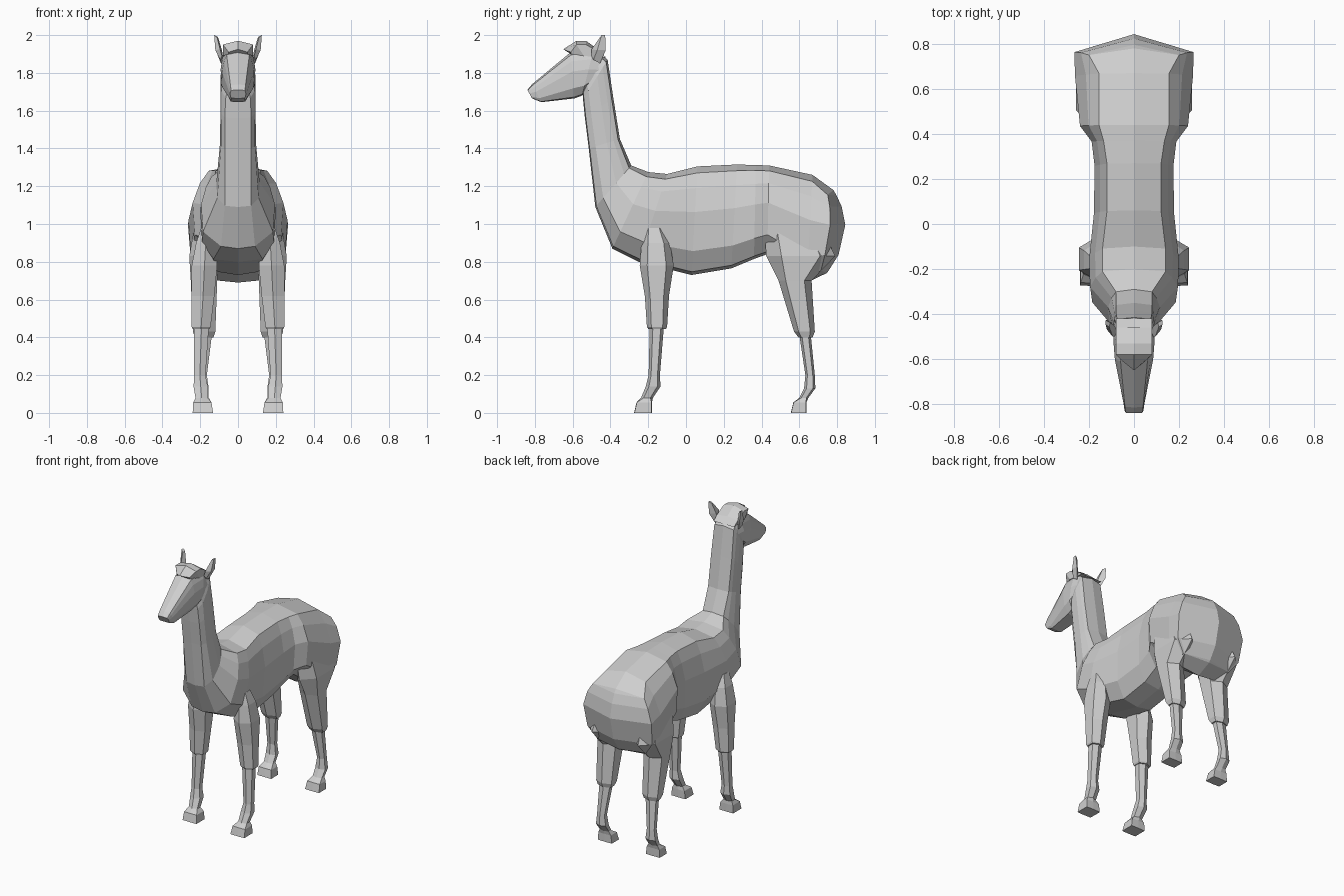
import bpy, bmesh

wool = bpy.data.materials.new("light_grey")
wool.diffuse_color = (0.62, 0.62, 0.62, 1)


def finish(name, bm):
    bmesh.ops.recalc_face_normals(bm, faces=bm.faces)
    me = bpy.data.meshes.new(name)
    bm.to_mesh(me)
    bm.free()
    me.materials.append(wool)
    ob = bpy.data.objects.new(name, me)
    bpy.context.collection.objects.link(ob)
    return ob


def loft(rings, cap_end=True):
    """Bridge equal-length point rings and close the ends."""
    bm = bmesh.new()
    vs = [[bm.verts.new(p) for p in r] for r in rings]
    n = len(vs[0])
    for a, b in zip(vs, vs[1:]):
        for i in range(n):
            bm.faces.new((a[i], a[(i + 1) % n], b[(i + 1) % n], b[i]))
    bm.faces.new(vs[0])
    if cap_end:
        bm.faces.new(vs[-1])
    return bm, vs


FRACS = (0.06, 0.2, 0.42, 0.78, 0.97)


def section(ty, tz, by, bz, wt, w, wb, bulge=0, bow=0):
    """Symmetric 12-point ring from a top point down to a bottom point."""
    widths = (wt, 0.45 * wt + 0.55 * w, w, 0.95 * w, wb)

    def at(x, f):
        y = ty + (by - ty) * f + bulge * 4 * f * (1 - f) - bow * (x / w) ** 2
        return (x, y, tz + (bz - tz) * f)
    right = [at(x, f) for x, f in zip(widths, FRACS)]
    left = [(-x, y, z) for x, y, z in reversed(right)]
    return [at(0, 0)] + right + [at(0, 1)] + left


# Neck and torso, from throat to rump
torso = [
    (-.47, 1.91, -.55, 1.73, .06, .075, .05),
    (-.415, 1.87, -.545, 1.66, .075, .093, .065),
    (-.385, 1.67, -.535, 1.56, .08, .093, .07),
    (-.35, 1.45, -.515, 1.40, .08, .095, .07),
    (-.29, 1.31, -.48, 1.09, .08, .115, .07),
    (-.20, 1.275, -.39, .87, .14, .195, .09),
    (-.10, 1.265, -.25, .80, .14, .20, .13),
    (.06, 1.305, .03, .73, .12, .178, .11),
    (.27, 1.315, .24, .765, .12, .175, .11),
    (.37, 1.312, .36, .815, .135, .188, .12),
    (.44, 1.31, .43, .84, .155, .24, .13),
    (.67, 1.26, .64, .69, .155, .262, .17),
    (.78, 1.18, .745, .74, .20, .265, .19, .08, .08),
]
bm, rings = loft([section(*s) for s in torso], cap_end=False)
# Rounded rump: bands running through a centre column
end = rings[-1]
mid = [end[0]]
for i in range(1, 6):
    p = end[i].co
    y = p.y + 0.08 * (p.x / 0.265) ** 2
    mid.append(bm.verts.new((0, y, p.z)))
mid.append(end[6])
for side in (end[:7], [end[0]] + end[:5:-1]):
    for i in range(6):
        q = []
        for v in (mid[i], mid[i + 1], side[i + 1], side[i]):
            if v not in q:
                q.append(v)
        bm.faces.new(q)
finish("neck_and_body", bm)

# Head tapering to the muzzle
head = [
    (-.42, 1.87, -.50, 1.74, .06, .085, .05),
    (-.49, 1.92, -.55, 1.68, .075, .092, .055),
    (-.61, 1.91, -.59, 1.665, .06, .085, .05),
    (-.815, 1.74, -.765, 1.645, .04, .047, .038),
    (-.84, 1.71, -.815, 1.665, .036, .042, .034),
]
finish("head", loft([section(*s) for s in head])[0])

# Woolly tuft: peaked slices from front to back (y, bottom, side top, middle top, half width)
tuft = [(-.65, 1.90, 1.91, 1.925, .05), (-.58, 1.89, 1.95, 1.97, .08),
        (-.53, 1.885, 1.95, 1.97, .08), (-.46, 1.88, 1.91, 1.92, .08)]
finish("forehead_tuft", loft([
    [(-w, y + .04, b), (-w, y + .04 * (y < -.6), s), (0, y, m),
     (w, y + .04 * (y < -.6), s), (w, y + .04, b)] for y, b, s, m, w in tuft])[0])


def limb_ring(s, z, y0, y1, x0, x1, k=0.22):
    """Six-sided leg ring; k sets how pointed the front and back are."""
    d, xm = k * (y1 - y0), (x0 + x1) / 2
    return [(s * xm, y0, z), (s * x1, y0 + d, z), (s * x1, y1 - d, z),
            (s * xm, y1, z), (s * x0, y1 - d, z), (s * x0, y0 + d, z)]


# Legs, from shoulder or hip to hoof
front_leg = [
    (.98, -.22, -.12, .13, .195), (.90, -.235, -.085, .12, .222),
    (.78, -.245, -.065, .11, .245), (.62, -.218, -.09, .125, .245),
    (.455, -.207, -.10, .145, .245), (.445, -.20, -.105, .15, .24),
    (.445, -.192, -.118, .155, .232), (.20, -.198, -.138, .172, .232),
    (.14, -.213, -.135, .16, .235), (.08, -.238, -.175, .16, .225),
    (.055, -.262, -.18, .14, .237, .02), (0, -.275, -.18, .132, .24, .02),
]
hind_leg = [
    (1.02, .41, .70, .10, .225), (.83, .425, .79, .10, .258),
    (.70, .49, .665, .11, .25), (.43, .572, .682, .12, .238),
    (.40, .595, .67, .13, .228), (.40, .602, .662, .14, .22),
    (.20, .632, .682, .165, .222), (.13, .625, .685, .155, .23),
    (.08, .60, .648, .155, .225), (.055, .568, .637, .14, .237, .02),
    (0, .555, .637, .132, .24, .02),
]
# Ears: small curved blades (inner, front, outer, back corners)
ear = [
    [(.075, -.47, 1.86), (.085, -.50, 1.89), (.095, -.49, 1.87), (.09, -.455, 1.85)],
    [(.085, -.455, 1.92), (.095, -.50, 1.925), (.12, -.47, 1.92), (.118, -.425, 1.92)],
    [(.106, -.437, 1.99), (.11, -.457, 1.985), (.126, -.447, 2.0), (.126, -.428, 2.0)],
]
for s, side in ((-1, "left"), (1, "right")):
    for name, rows in (("front_leg", front_leg), ("hind_leg", hind_leg)):
        finish(f"{name}_{side}", loft([limb_ring(s, *r) for r in rows])[0])
    finish(f"ear_{side}", loft([[(s * x, y, z) for x, y, z in r] for r in ear])[0])
